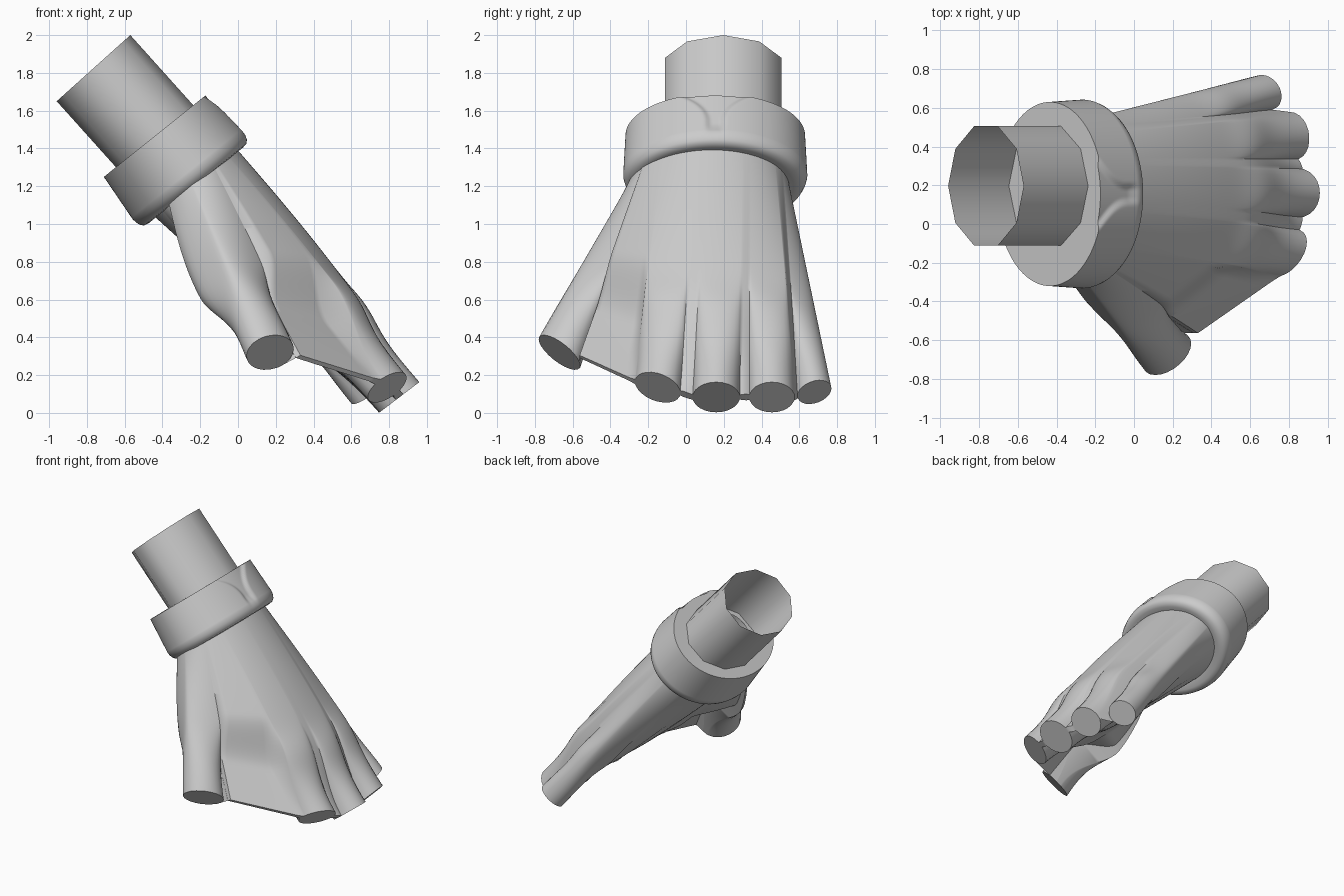
import bpy, bmesh
from math import sin, cos, pi, radians, exp, sqrt
from mathutils import Vector as V

if "Cube" in bpy.data.objects:
    bpy.data.objects.remove(bpy.data.objects["Cube"])


def loft(name, rings, angle=40, cap=False):
    """Skin a list of closed rings; returns the object with smooth shading."""
    bm = bmesh.new()
    rows = [[bm.verts.new(p) for p in r] for r in rings]
    n = len(rows[0])
    for a, b in zip(rows, rows[1:]):
        for i in range(n):
            j = (i + 1) % n
            bm.faces.new((a[i], a[j], b[j], b[i]))
    if cap:
        # close the last ring with strips from back to palm
        r, h = rows[-1], n // 2
        bm.faces.new((r[0], r[1], r[-1]))
        for i in range(1, h - 1):
            bm.faces.new((r[i], r[i + 1], r[n - i - 1], r[n - i]))
        bm.faces.new((r[h - 1], r[h], r[h + 1]))
    bmesh.ops.recalc_face_normals(bm, faces=bm.faces)
    me = bpy.data.meshes.new(name)
    bm.to_mesh(me)
    bm.free()
    ob = bpy.data.objects.new(name, me)
    bpy.context.collection.objects.link(ob)
    bpy.ops.object.select_all(action='DESELECT')
    ob.select_set(True)
    bpy.context.view_layer.objects.active = ob
    bpy.ops.object.shade_smooth_by_angle(angle=radians(angle))
    return ob


def smooth(a, b, x):
    x = min(1, max(0, (x - a) / (b - a)))
    return x * x * (3 - 2 * x)


# open forearm tube, ten sides
axis, up = V((.668, 0, -.744)), V((.744, 0, .668))
rings = []
for d in (0, .62):
    c = V((-.765, .197, 1.825)) + axis * d
    rings.append([c + up * .262 * cos(2 * pi * k / 10) + V((0, .325 * sin(2 * pi * k / 10), 0))
                  for k in range(10)])
loft("forearm_tube", rings, 60)

# wrist cuff: elliptical profile with a flared notch on the back of the hand
axis, up = V((.625, 0, -.78)), V((.78, 0, .625))
profile = [(0, .5), (0, .8)] + [(.0108 * k, 1 + .0024 * k) for k in range(26)]
profile += [(.295, 1.05), (.32, 1.025), (.335, .98), (.34, .9), (.325, .76)]
rings = []
for d, s in profile:
    ring = []
    half = .04 + .13 * max(0, 1 - d / .2) ** 2.2
    for k in range(256):
        a = 2 * pi * k / 256
        y = .475 * sin(a)
        r = s
        if cos(a) > 0 and s > .82:
            r -= .05 * (1 - smooth(half - .02, half + .02, abs(y))) * (1 - smooth(.2, .3, d))
        ring.append(V((-.435, .155, 1.47)) + axis * d + up * .353 * r * cos(a)
                    + V((0, y * r * (1 - .12 * d), 0)))
    rings.append(ring)
loft("wrist_cuff", rings)

# cut digits: end centre, half-width vector, half-thickness vector, column count
digits = [((.17, -.67, .32), (.06, .11, -.07), (.11, 0, .06), 12),
          ((.79, -.15, .135), (.05, .12, -.03), (.09, 0, .075), 12),
          ((.855, .16, .083), (0, .125, 0), (.105, 0, .08), 12),
          ((.825, .455, .083), (-.01, .12, 0), (.08, 0, .08), 12),
          ((.68, .68, .11), (-.02, .09, .02), (.08, 0, .06), 12)]

# columns across the hand: end point, thickness direction, end half-thickness,
# pinch start, centre weight, share of the hand's breadth
cols = []
for i, (c, w, t, n) in enumerate(digits):
    c, w, t = V(c), V(w), V(t)
    if cols:
        # webbing between neighbouring digits
        p0, d0 = cols[-1][0], cols[-1][1]
        gap = .2 if i == 1 else (c - w - p0).length
        m = 12 if i == 1 else 4
        if i == 1:
            p0 = p0 + V((.05, -.03, .06))
        for k in range(1, m):
            f = k / m
            cols.append((p0.lerp(c - w, f), d0.lerp(t.normalized(), f),
                         .014 if i == 1 else .024, .5 if i == 1 else .6, 0, gap / m))
    for k in range(n + 1):
        a = pi * k / n
        edge = (i == 0 and k == 0) or (i == 4 and k == n)
        h = t.length * sin(a)
        share = w.length * (cos(a - pi / n) - cos(a)) if k else (gap / m if cols else 0)
        cols.append((c - w * cos(a), t.normalized(), h if edge else max(h, .02),
                     .52 if i == 0 else .6, sin(a) if i else 0, share))

# hand surface: wrist ellipse blended towards the row of digit ends
last, rows = len(cols) - 1, 50
total = sum(q[5] for q in cols)
up = V((.774, 0, .633))
rings = []
for r in range(rows + 1):
    t = r / rows
    back, palm = [], []
    u = 0
    for k, (p, d, h, start, mid, share) in enumerate(cols):
        u = min(1, u + share / total)
        w0 = V((-.265, .13 - .405 * cos(pi * u), 1.26))
        n = up.lerp(d, t).normalized()
        round_end = .12 * sqrt(max(0, 1 - abs(2 * u - 1) ** 6))
        body = .285 * sin(pi * u) * (1 - t) + round_end * t
        b = smooth(start, .76 if start < .51 else 1.0, t) ** (1 if start < .59 else 1.25)
        half = body * (1 - b) + h * b
        c = w0.lerp(p, t)
        bow = .03 * sin(pi * t) * sin(pi * u)
        knuckle = .018 * mid * exp(-((t - .7) / .09) ** 2)
        side = sin(pi * min(.5, u * 4)) * sin(pi * min(.5, (1 - u) * 2.5))
        thenar = side * sin(pi * t) * (1 - b) * (.03 + .08 * exp(-((u - .15) / .15) ** 2))
        back.append(c + n * (half + bow + knuckle))
        palm.append(c - n * (half - bow * .5 + thenar) if 0 < k < last else back[-1])
    rings.append(back + palm[-2:0:-1])
loft("hand", rings, 50, cap=True)
